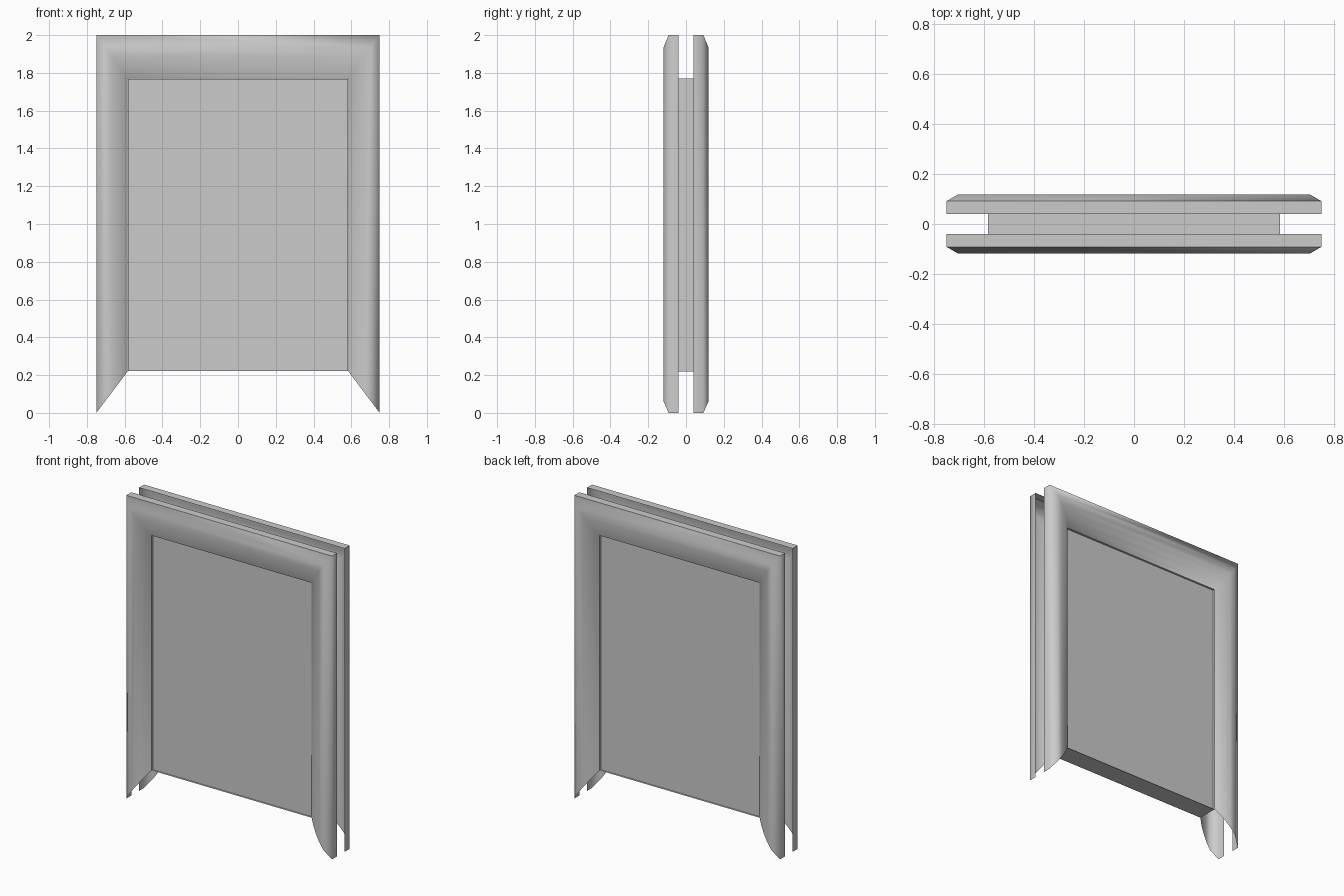
import bpy, bmesh

if "Cube" in bpy.data.objects:
    bpy.data.objects.remove(bpy.data.objects["Cube"])

# Trim profile: t runs from outer edge (0) to inner edge (1), d is distance from the mid plane
PROFILE = [(0, .04), (0, .092), (.28, .119), (.48, .114), (.68, .102), (.86, .085), (1, .066)]


def make_object(name, bm, smooth=False):
    mesh = bpy.data.meshes.new(name)
    bmesh.ops.recalc_face_normals(bm, faces=bm.faces)
    bm.to_mesh(mesh)
    bm.free()
    obj = bpy.data.objects.new(name, mesh)
    bpy.context.collection.objects.link(obj)
    if smooth:
        bpy.ops.object.select_all(action='DESELECT')
        obj.select_set(True)
        bpy.context.view_layer.objects.active = obj
        bpy.ops.object.shade_smooth_by_angle(angle=1.15)
    return obj


def trim(name, side):
    """Three-sided mitred moulding, hollow at the back and open at the bottom."""
    bm = bmesh.new()
    rows = []
    for t, d in PROFILE:
        x, top, low = .75 - .166 * t, 2 - .231 * t, .22 * t
        path = [(-x, low), (-x, top), (x, top), (x, low)]
        rows.append([bm.verts.new((px, side * d, pz)) for px, pz in path])
    for a, b in zip(rows, rows[1:]):
        for i in range(3):
            bm.faces.new((a[i], a[i + 1], b[i + 1], b[i]))
    return make_object(name, bm, True)


def box(name, x, y, z0, z1, open_faces=False):
    bm = bmesh.new()
    bmesh.ops.create_cube(bm, size=1)
    for v in bm.verts:
        v.co = (v.co.x * 2 * x, v.co.y * 2 * y, z0 + (v.co.z + .5) * (z1 - z0))
    if open_faces:
        bm.normal_update()
        caps = [f for f in bm.faces if abs(f.normal.y) > .9]
        bmesh.ops.delete(bm, geom=caps, context='FACES_ONLY')
    return make_object(name, bm)


# Front and back mouldings
trim("front_trim", -1)
trim("back_trim", 1)

# Thin surround lining the opening, and the panel set just inside it
box("inner_rim", .584, .066, .22, 1.769, True)
box("panel", .583, .054, .221, 1.768)
